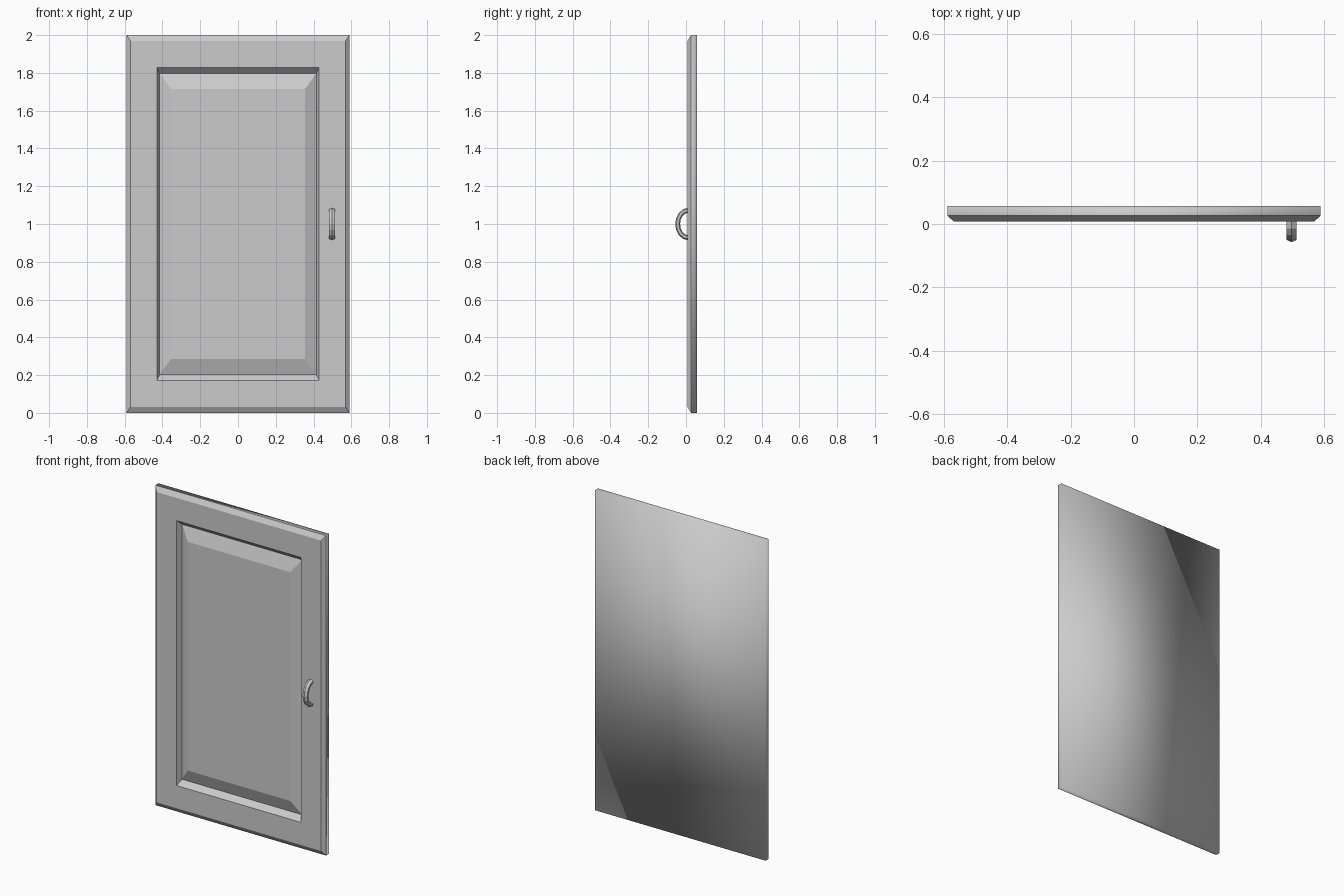
import bpy, bmesh, math

cube = bpy.data.objects.get("Cube")
if cube:
    bpy.data.objects.remove(cube, do_unlink=True)

HALF_W, HEIGHT = 0.59, 2.0
BACK_Y, EDGE_Y, FACE_Y, GROOVE_Y = 0.057, 0.027, 0.008, 0.04


def make_material(name, value):
    mat = bpy.data.materials.new(name)
    mat.use_nodes = True
    colour = (value, value, value, 1)
    mat.diffuse_color = colour
    mat.node_tree.nodes["Principled BSDF"].inputs["Base Color"].default_value = colour
    return mat


def finish(bm, name, mat):
    bmesh.ops.recalc_face_normals(bm, faces=bm.faces)
    mesh = bpy.data.meshes.new(name)
    bm.to_mesh(mesh)
    bm.free()
    mesh.materials.append(mat)
    obj = bpy.data.objects.new(name, mesh)
    bpy.context.collection.objects.link(obj)
    return obj


def skin(bm, loops):
    """Join successive closed loops with quads and cap both ends."""
    for a, b in zip(loops, loops[1:]):
        n = len(a)
        for i in range(n):
            j = (i + 1) % n
            bm.faces.new((a[i], a[j], b[j], b[i]))
    bm.faces.new(loops[0])
    bm.faces.new(loops[-1])


grey = make_material("painted grey", 0.6)

# Door panel: nested rectangles as (side inset, top and bottom inset, depth)
steps = [
    (0, 0, BACK_Y),
    (0, 0, EDGE_Y),
    (0.02, 0.03, FACE_Y),
    (0.16, 0.172, FACE_Y),
    (0.175, 0.203, GROOVE_Y),
    (0.235, 0.285, FACE_Y + 0.002),
]
bm = bmesh.new()
loops = []
for dx, dz, y in steps:
    w, low, high = HALF_W - dx, dz, HEIGHT - dz
    corners = ((-w, low), (w, low), (w, high), (-w, high))
    loops.append([bm.verts.new((x, y, z)) for x, z in corners])
skin(bm, loops)
# Back and rim share soft shading, the moulded front stays crisp
for face in bm.faces:
    face.smooth = all(v.co.y > EDGE_Y - 0.001 for v in face.verts) \
        and any(v.co.y > BACK_Y - 0.001 for v in face.verts)
finish(bm, "door_panel", grey)

# Handle: hexagonal section swept around half an ellipse
SEGMENTS, SIDES = 8, 6
bm = bmesh.new()
loops = []
for s in range(SEGMENTS + 1):
    angle = math.pi * s / SEGMENTS
    ring = []
    for k in range(SIDES):
        t = math.tau * k / SIDES
        out = 0.013 * math.cos(t)
        ring.append(bm.verts.new((
            0.498 + 0.018 * math.sin(t),
            0.01 - (0.054 + out) * math.sin(angle),
            HEIGHT / 2 + (0.072 + out) * math.cos(angle))))
    loops.append(ring)
skin(bm, loops)
finish(bm, "handle", grey)
